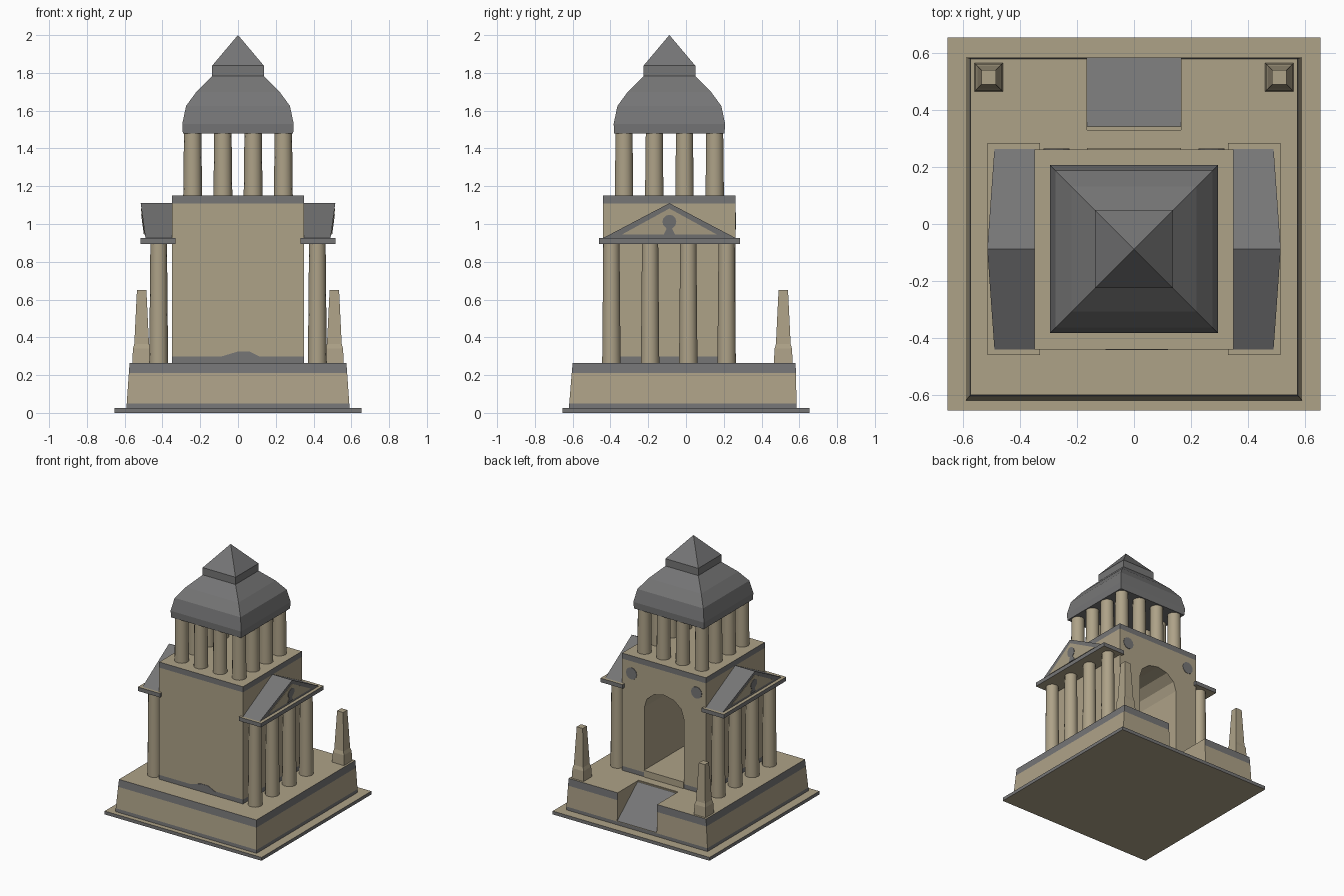
import bpy, bmesh, math

if "Cube" in bpy.data.objects:
    bpy.data.objects.remove(bpy.data.objects["Cube"])

CY = -0.088  # centre line of tower and side porticos


def material(name, rgb):
    m = bpy.data.materials.new(name)
    m.diffuse_color = (*rgb, 1)
    m.use_nodes = True
    m.node_tree.nodes["Principled BSDF"].inputs["Base Color"].default_value = m.diffuse_color
    return m


MATS = [material("tan stone", (0.42, 0.36, 0.245)), material("grey slate", (0.18, 0.18, 0.182))]
TAN, GREY = 0, 1


def loft(name, rings, sides, caps=(TAN, TAN), smooth=False):
    """Join rings of points; sides = one colour index per layer, caps = first and last."""
    bm = bmesh.new()
    vs = [[bm.verts.new(p) for p in ring] for ring in rings]
    n = len(vs[0])
    for k in range(len(vs) - 1):
        for i in range(n):
            j = (i + 1) % n
            f = bm.faces.new((vs[k][i], vs[k][j], vs[k + 1][j], vs[k + 1][i]))
            f.material_index = sides[k]
    for ring, c in ((vs[0], caps[0]), (vs[-1], caps[1])):
        bm.faces.new(ring).material_index = c
    bmesh.ops.recalc_face_normals(bm, faces=bm.faces)
    me = bpy.data.meshes.new(name)
    bm.to_mesh(me)
    bm.free()
    for m in MATS:
        me.materials.append(m)
    if smooth:
        for p in me.polygons:
            p.use_smooth = len(p.vertices) == 4
    ob = bpy.data.objects.new(name, me)
    bpy.context.collection.objects.link(ob)
    return ob


def rect(x0, x1, y0, y1, z):
    return [(x0, y0, z), (x1, y0, z), (x1, y1, z), (x0, y1, z)]


def square(cx, cy, h, z):
    return rect(cx - h, cx + h, cy - h, cy + h, z)


def column(name, x, y, r0, r1, z0, z1, n=14):
    def ring(r, z):
        return [(x + r * math.cos(2 * math.pi * i / n), y + r * math.sin(2 * math.pi * i / n), z)
                for i in range(n)]
    return loft(name, [ring(r0, z0), ring(r1, z1)], [TAN], smooth=True)


def cut(target, cutter):
    mod = target.modifiers.new("cut", "BOOLEAN")
    mod.operation, mod.solver, mod.object = "DIFFERENCE", "EXACT", cutter
    bpy.context.view_layer.objects.active = target
    bpy.ops.object.modifier_apply(modifier=mod.name)
    bpy.data.objects.remove(cutter)


# Ground plate
loft("base_plate", [square(0, 0, 0.655, 0), square(0, 0, 0.655, 0.025)], [GREY])

# Podium with grey bands, cut for the entrance ramp
podium = loft("podium", [rect(-0.59, 0.59, -0.62, 0.585, 0.02),
                         rect(-0.589, 0.589, -0.618, 0.585, 0.05),
                         rect(-0.578, 0.578, -0.605, 0.582, 0.21),
                         rect(-0.574, 0.574, -0.60, 0.58, 0.265)], [GREY, TAN, GREY])
prof = [(0.33, 0.4), (0.33, 0.258), (0.342, 0.258), (0.71, -0.05), (0.71, 0.4)]
ramp = loft("ramp_cutter", [[(x, y, z) for y, z in prof] for x in (-0.165, 0.165)], [TAN])
for p in ramp.data.polygons:
    if abs(p.normal.y) > 0.1 and abs(p.normal.z) > 0.1:
        p.material_index = GREY
cut(podium, ramp)

# Main block with arched niche at the back
block = loft("main_block", [rect(-0.35, 0.35, -0.44, 0.262, z) for z in (0.26, 0.298, 1.108, 1.15)],
             [GREY, TAN, GREY])
arch = [(-0.165, 0.315), (0.165, 0.315)]
arch += [(0.165 * math.cos(math.pi * i / 6), 0.79 + 0.135 * math.sin(math.pi * i / 6)) for i in range(7)]
cut(block, loft("niche_cutter", [[(x, y, z) for x, z in arch] for y in (-0.25, 0.4)], [TAN]))
# Sill strip hiding the grey skirting below the niche
loft("niche_sill", [rect(-0.165, 0.165, 0.255, 0.266, z) for z in (0.26, 0.315)], [TAN])
# Skirting swell on the front wall
loft("front_skirting_swell", [[(x, y, z) for x, z in ((-0.1, 0.295), (0.12, 0.295), (0.06, 0.325), (0, 0.325))]
                              for y in (-0.443, -0.438)], [GREY], (GREY, GREY))

# Roundels above the niche
for s in (-1, 1):
    loft("roundel", [[(s * 0.272 + 0.045 * math.cos(a * math.pi / 6), y, 1.017 + 0.045 * math.sin(a * math.pi / 6))
                      for a in range(12)] for y in (0.258, 0.265)], [GREY], (GREY, GREY))

# Side porticos, obelisks
for s in (-1, 1):
    for y in (-0.395, -0.19, 0.012, 0.215):
        column("portico_column", s * 0.42, y, 0.05, 0.044, 0.26, 0.897)
    loft("portico_entablature", [rect(*sorted((s * 0.33, s * 0.515)), -0.46, 0.285, z)
                                 for z in (0.895, 0.925)], [GREY])

    def gable(pts, off):
        """Points (y from centre, z) placed on the leaning gable plane."""
        return [(s * (0.49 + 0.135 * (z - 0.925) + off), CY + y, z) for y, z in pts]

    tri = [(-0.352, 0.925), (0.352, 0.925), (0, 1.11)]
    loft("portico_roof", [[(s * 0.345, CY + y, z) for y, z in tri], gable(tri, 0)], [GREY], (GREY, GREY))
    tri = [(-0.25, 0.945), (0.25, 0.945), (0, 1.082)]
    loft("tympanum", [gable(tri, -0.004), gable(tri, 0.003)], [TAN])
    bust = [(-0.03, 0.945), (0.03, 0.945), (0.015, 0.975)]
    bust += [(0.037 * math.cos(math.radians(a)), 1.012 + 0.037 * math.sin(math.radians(a)))
             for a in range(-60, 241, 30)] + [(-0.015, 0.975)]
    loft("tympanum_relief", [gable(bust, -0.003), gable(bust, 0.006)], [GREY], (GREY, GREY))

    loft("obelisk", [square(s * 0.51, 0.515, h, z)
                     for h, z in ((0.05, 0.26), (0.046, 0.34), (0.039, 0.365), (0.025, 0.65))], [TAN] * 3)

# Ring of columns under the dome
for i in range(4):
    for j in range(4):
        if i in (0, 3) or j in (0, 3):
            column("tower_column", -0.24 + 0.16 * i, CY - 0.24 + 0.16 * j, 0.05, 0.046, 1.145, 1.485)

# Square dome, lantern and pointed cap
loft("dome", [square(0, CY, h, z) for h, z in
              ((0.292, 1.48), (0.295, 1.53), (0.275, 1.625), (0.22, 1.7), (0.135, 1.785))],
     [GREY] * 4, (GREY, GREY))
loft("lantern", [square(0, CY, h, z) for h, z in ((0.137, 1.78), (0.137, 1.838), (0.0005, 2.0))],
     [GREY] * 2, (GREY, GREY))
